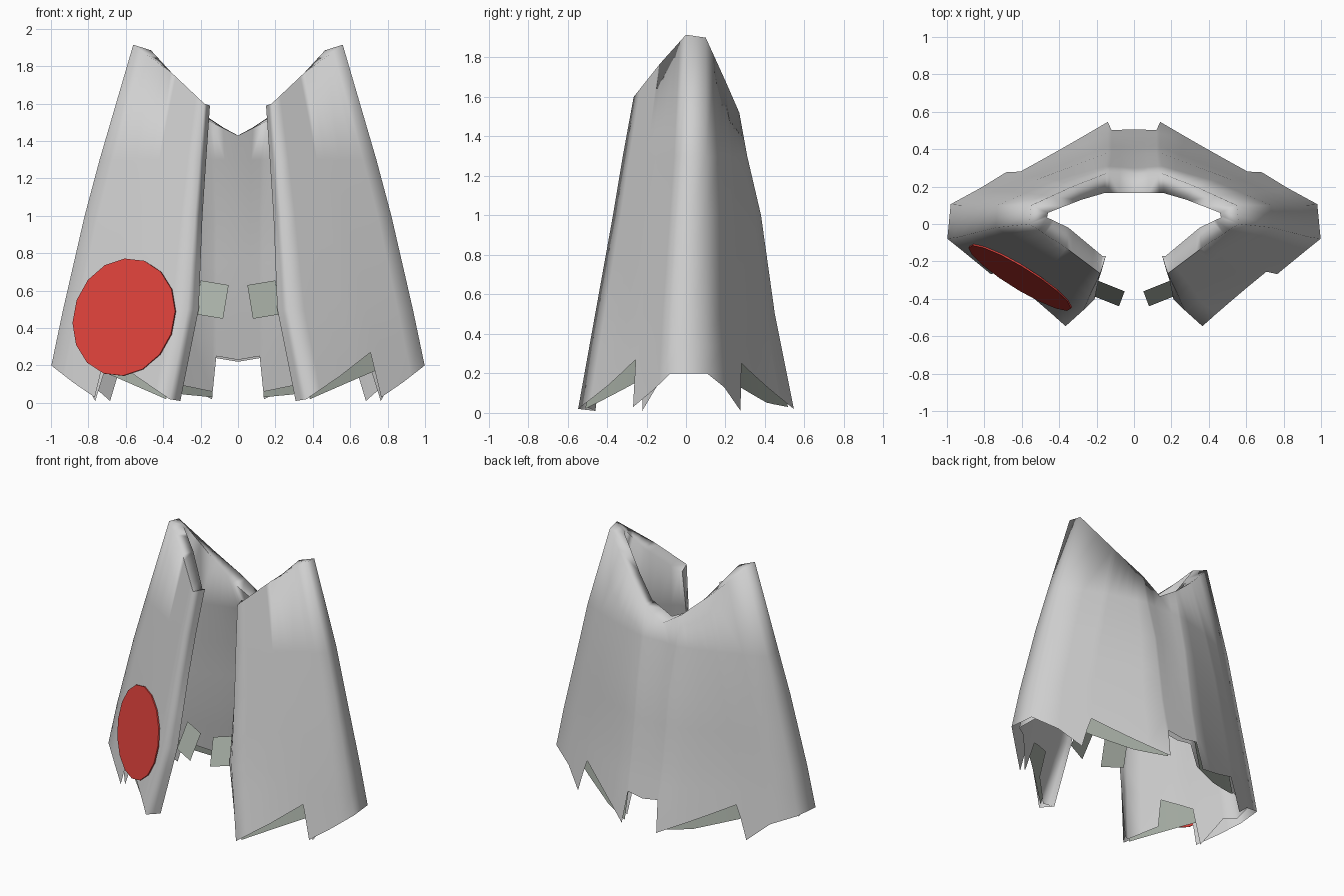
import bpy, bmesh, math
from mathutils import Vector

if "Cube" in bpy.data.objects:
    bpy.data.objects.remove(bpy.data.objects["Cube"])


def material(name, rgb):
    m = bpy.data.materials.new(name)
    m.diffuse_color = (*rgb, 1)
    m.use_nodes = True
    m.node_tree.nodes["Principled BSDF"].inputs["Base Color"].default_value = m.diffuse_color
    return m


GREY = material("cloth grey", (0.63, 0.63, 0.63))
GREEN = material("lining green grey", (0.385, 0.425, 0.375))
RED = material("patch red", (0.74, 0.055, 0.045))

# Vertical seams of the right half, front opening round to back centre.
# Each seam: x, y at heights 0, 0.5, 1.0, 1.3 and at the neckline
SEAMS = [
    [(.31, -.46), (.21, -.40), (.19, -.30), (.17, -.24), (.15, -.17)],
    [(.37, -.55), (.27, -.46), (.23, -.37), (.205, -.32), (.18, -.265)],
    [(.70, -.32), (.61, -.267), (.53, -.208), (.46, -.18), (.36, -.13)],
    [(1.04, -.085), (.935, -.07), (.82, -.04), (.74, -.02), (.56, 0)],
    [(1.02, .11), (.92, .10), (.80, .10), (.73, .10), (.55, .10)],
    [(.66, .29), (.60, .25), (.50, .245), (.43, .23), (.33, .20)],
    [(.14, .55), (.14, .45), (.14, .38), (.15, .31), (.15, .27)],
    [(0, .55), (0, .45), (0, .37), (0, .30), (0, .27)],
]
NECK_Z = [1.59, 1.60, 1.77, 1.915, 1.90, 1.68, 1.52, 1.42]
# Inner edge of the rolled neckline
ROLL = [(.15, -.17, 1.59), (.17, -.17, 1.585), (.35, -.02, 1.76), (.465, .035, 1.885),
        (.46, .06, 1.88), (.28, .13, 1.65), (.16, .165, 1.51), (0, .165, 1.43)]
# Direction in which the lining sits inside each seam
INWARD = [(0, 0), (.1, .9), (-.53, .85), (-1, .3), (-1, -.3), (-.45, -.9), (-.1, -1), (0, -1)]
# Torn hem heights along the seams: outside, lining, layer between
HEM = [(0, .01), (1, .02), (1.6, .14), (2.17, .27), (2.21, .03), (2.6, .11), (3, .2),
       (4, .2), (4.5, .13), (4.93, .01), (5.05, .25), (5.5, .14), (6, .02), (6.14, .24), (7, .22)]
LINING_HEM = [(0, .01), (1, .03), (1.55, .12), (1.62, .3), (2.2, .25), (2.28, .01), (2.75, .2),
              (4, .22), (5, .2), (5.6, .1), (6, .06), (6.14, .25), (7, .23)]
GREEN_HEM = [(1.05, .02), (2.4, .19), (4.9, .16), (5.6, .05), (6, .03)]


def lerp_table(table, u):
    for (a, p), (b, q) in zip(table, table[1:]):
        if u <= b:
            return p + (q - p) * (u - a) / (b - a)
    return table[-1][1]


def seam_point(i, z):
    heights = [0, .5, 1.0, 1.3, NECK_Z[i]]
    pts = [(h, Vector((*p, 0))) for h, p in zip(heights, SEAMS[i])]
    p = lerp_table(pts, z)
    return Vector((p.x, p.y, z))


def between(u, fn):
    i = min(int(u), 6)
    return fn(i).lerp(fn(i + 1), u - i)


def shell(u, z, depth=0.0):
    p = between(u, lambda i: seam_point(i, z))
    d = between(u, lambda i: Vector((*INWARD[i], 0)))
    return p + d * depth * (.045 + .035 * z)


def make_object(name, bm, mats, angle=None, mirror=False):
    me = bpy.data.meshes.new(name)
    bm.to_mesh(me)
    bm.free()
    ob = bpy.data.objects.new(name, me)
    bpy.context.collection.objects.link(ob)
    for m in mats:
        me.materials.append(m)
    if angle:
        bpy.ops.object.select_all(action='DESELECT')
        ob.select_set(True)
        bpy.context.view_layer.objects.active = ob
        bpy.ops.object.shade_smooth_by_angle(angle=math.radians(angle))
    if mirror:
        mod = ob.modifiers.new("mirror", 'MIRROR')
        mod.use_clip = True
    return ob


def skin(bm, columns):
    for a, b in zip(columns, columns[1:]):
        for r in range(len(a) - 1):
            bm.faces.new((a[r], b[r], b[r + 1], a[r + 1]))


# Cape: outside sheet, rolled neckline and lining as one strip of rows
LEVELS = [.34, .5, .75, 1.0, 1.3]
us = sorted({u for u, _ in HEM + LINING_HEM} | {.5, 1.25, 1.85, 2.0, 3.5, 5.0, 5.25, 5.75, 6.5})
bm = bmesh.new()
columns = []
for u in us:
    neck = between(u, lambda i: seam_point(i, NECK_Z[i]))
    col = [shell(u, lerp_table(HEM, u))] + [shell(u, z) for z in LEVELS] + [neck]
    col += [between(u, lambda i: Vector(ROLL[i]))]
    col += [shell(u, z, 1) for z in reversed(LEVELS)]
    col += [shell(u, lerp_table(LINING_HEM, u), 1)]
    columns.append([bm.verts.new(p) for p in col])
skin(bm, columns)
bmesh.ops.remove_doubles(bm, verts=bm.verts, dist=0.0005)
make_object("cape", bm, [GREY], angle=100, mirror=True)

# Green layer between cloth and lining, seen through the tears
bm = bmesh.new()
for start, end in ((1.05, 2.4), (4.9, 6.0)):
    columns = []
    for k in range(9):
        u = start + (end - start) * k / 8
        columns.append([bm.verts.new(shell(u, z, .6)) for z in (lerp_table(GREEN_HEM, u), .38)])
    skin(bm, columns)
make_object("torn_underlayer", bm, [GREEN], angle=40, mirror=True)

# Closure flaps across the front opening
bm = bmesh.new()
quad = [(.05, -.36, .63), (.08, -.44, .45), (.23, -.38, .475), (.20, -.30, .655)]
bm.faces.new([bm.verts.new(p) for p in quad])
make_object("closure_flap", bm, [GREEN], mirror=True)

# Round patch lying on the left front panel
n = Vector((-.615, -1, .22)).normalized()
side = Vector((0, 0, 1)).cross(n).normalized()
up = n.cross(side)
centre = Vector((-.6, -.272, .455)) + n * .012
bm = bmesh.new()
rings = []
for lift in (0, .009):
    rings.append([bm.verts.new(centre + n * lift + .32 * (
        side * math.cos(math.tau * k / 16 + .1) + up * math.sin(math.tau * k / 16 + .1)))
        for k in range(16)])
bm.faces.new(rings[1])
bm.faces.new(list(reversed(rings[0])))
for k in range(16):
    j = (k + 1) % 16
    bm.faces.new((rings[0][k], rings[0][j], rings[1][j], rings[1][k]))
bmesh.ops.recalc_face_normals(bm, faces=bm.faces)
make_object("round_patch", bm, [RED])
